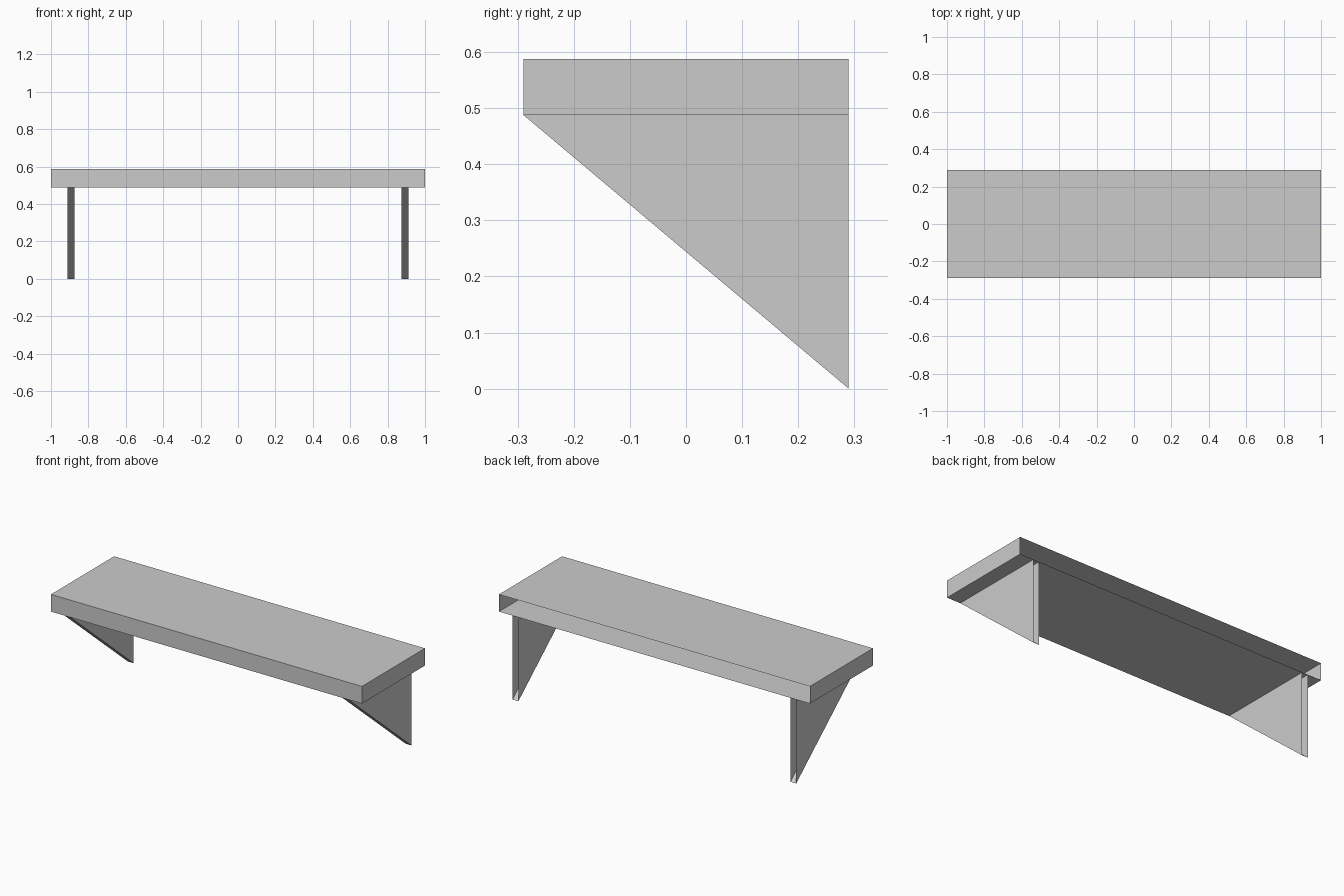
import bpy
import bmesh

HALF_LENGTH, HALF_DEPTH = 1.0, 0.29
SHELF_BOTTOM, SHELF_TOP = 0.488, 0.588
BRACKET_INNER, BRACKET_OUTER = 0.875, 0.912

if "Cube" in bpy.data.objects:
    bpy.data.objects.remove(bpy.data.objects["Cube"], do_unlink=True)

grey = bpy.data.materials.new("plain_grey")
grey.use_nodes = True
grey.diffuse_color = (0.6, 0.6, 0.6, 1)
grey.node_tree.nodes["Principled BSDF"].inputs["Base Color"].default_value = grey.diffuse_color


def open_back_shell(name, profile, x_min, x_max):
    """Extrude a (y, z) side profile along x and leave the back open."""
    bm = bmesh.new()
    side = bm.faces.new([bm.verts.new((x_min, y, z)) for y, z in profile])
    result = bmesh.ops.extrude_face_region(bm, geom=[side], use_keep_orig=True)
    moved = [v for v in result["geom"] if isinstance(v, bmesh.types.BMVert)]
    bmesh.ops.translate(bm, verts=moved, vec=(x_max - x_min, 0, 0))
    bmesh.ops.recalc_face_normals(bm, faces=bm.faces)
    back = [f for f in bm.faces if all(v.co.y > HALF_DEPTH - 0.001 for v in f.verts)]
    bmesh.ops.delete(bm, geom=back, context="FACES")
    mesh = bpy.data.meshes.new(name)
    bm.to_mesh(mesh)
    bm.free()
    mesh.materials.append(grey)
    obj = bpy.data.objects.new(name, mesh)
    bpy.context.collection.objects.link(obj)
    return obj


# Hollow shelf board, open towards the wall
open_back_shell("shelf_board", [
    (-HALF_DEPTH, SHELF_BOTTOM), (HALF_DEPTH, SHELF_BOTTOM),
    (HALF_DEPTH, SHELF_TOP), (-HALF_DEPTH, SHELF_TOP),
], -HALF_LENGTH, HALF_LENGTH)

# Hollow triangular brackets under both ends
triangle = [(-HALF_DEPTH, SHELF_BOTTOM), (HALF_DEPTH, 0), (HALF_DEPTH, SHELF_BOTTOM)]
open_back_shell("left_bracket", triangle, BRACKET_INNER, BRACKET_OUTER)
open_back_shell("right_bracket", triangle, -BRACKET_OUTER, -BRACKET_INNER)
